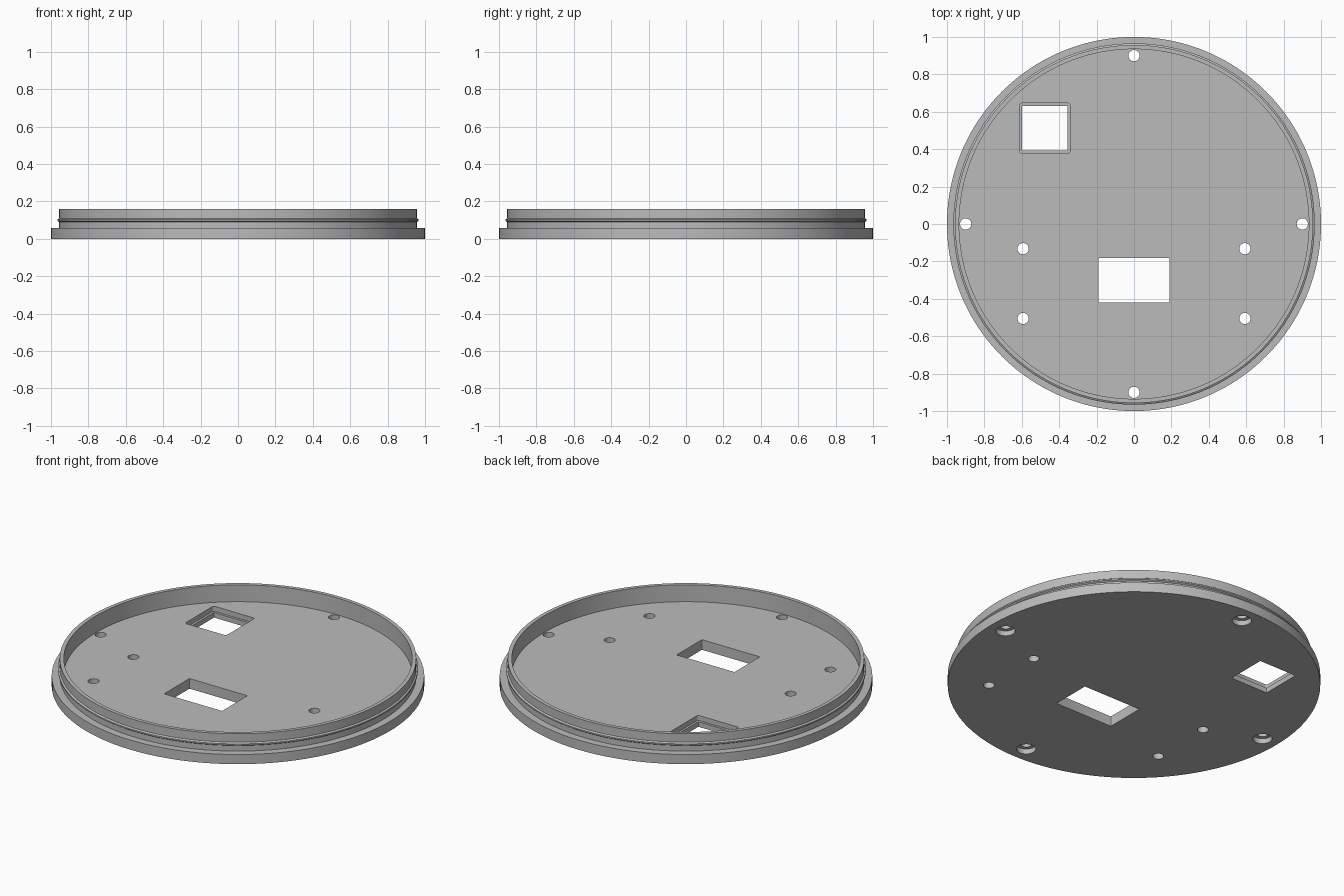
import bpy, bmesh, math

if "Cube" in bpy.data.objects:
    bpy.data.objects.remove(bpy.data.objects["Cube"])

SEG = 160
grey = bpy.data.materials.new("plain_grey")
grey.diffuse_color = (0.5, 0.5, 0.5, 1)
grey.use_nodes = True
grey.node_tree.nodes["Principled BSDF"].inputs["Base Color"].default_value = grey.diffuse_color


def mesh_object(name, bm):
    bmesh.ops.recalc_face_normals(bm, faces=bm.faces)
    me = bpy.data.meshes.new(name)
    bm.to_mesh(me)
    bm.free()
    ob = bpy.data.objects.new(name, me)
    bpy.context.collection.objects.link(ob)
    me.materials.append(grey)
    return ob


def loft(name, rings):
    """Skin a stack of equal-length point rings and cap both ends."""
    bm = bmesh.new()
    loops = [[bm.verts.new(p) for p in ring] for ring in rings]
    n = len(loops[0])
    for a, b in zip(loops, loops[1:]):
        for i in range(n):
            j = (i + 1) % n
            bm.faces.new((a[i], a[j], b[j], b[i]))
    bm.faces.new(loops[0])
    bm.faces.new(loops[-1])
    return mesh_object(name, bm)


def circle(r, z, n=SEG, x=0, y=0):
    return [(x + r * math.cos(2 * math.pi * i / n),
             y + r * math.sin(2 * math.pi * i / n), z) for i in range(n)]


def rounded_rect(x0, x1, y0, y1, r, z, n=5):
    pts = []
    corners = [(x1 - r, y1 - r), (x0 + r, y1 - r), (x0 + r, y0 + r), (x1 - r, y0 + r)]
    for k, (cx, cy) in enumerate(corners):
        for i in range(n):
            a = math.pi / 2 * (k + i / (n - 1))
            pts.append((cx + r * math.cos(a), cy + r * math.sin(a), z))
    return pts


# Round cover: flange, upright lip with snap ridge, recessed floor
profile = [(1, 0), (1, 0.057), (0.957, 0.057), (0.957, 0.09), (0.966, 0.096),
           (0.966, 0.104), (0.957, 0.11), (0.957, 0.16), (0.935, 0.16), (0.935, 0.06)]
cover = loft("round_cover", [circle(r, z) for r, z in profile])

cutters = []


def drill(name, x, y, r, z0, z1):
    cutters.append(loft(name, [circle(r, z, 32, x, y) for z in (z0, z1)]))


def slot(name, x0, x1, y0, y1, r, z0, z1):
    cutters.append(loft(name, [rounded_rect(x0, x1, y0, y1, r, z) for z in (z0, z1)]))


# Rim screw holes with counterbores underneath
for k in range(4):
    x, y = 0.9 * math.cos(k * math.pi / 2), 0.9 * math.sin(k * math.pi / 2)
    drill("screw_hole", x, y, 0.03, -0.1, 0.1)
    drill("counterbore", x, y, 0.052, -0.1, 0.03)

# Board mounting holes
for x in (-0.593, 0.593):
    for y in (-0.132, -0.505):
        drill("mount_hole", x, y, 0.03, -0.1, 0.1)

# Rectangular opening, and square opening with a stepped ledge
slot("rectangular_opening", -0.19, 0.19, -0.42, -0.183, 0.003, -0.1, 0.1)
slot("square_opening", -0.6, -0.355, 0.392, 0.632, 0.003, -0.1, 0.1)
slot("square_recess", -0.613, -0.342, 0.378, 0.646, 0.014, 0.03, 0.1)

bpy.context.view_layer.objects.active = cover
cover.select_set(True)
for c in cutters:
    c.hide_render = True
    mod = cover.modifiers.new("cut", 'BOOLEAN')
    mod.operation = 'DIFFERENCE'
    mod.solver = 'EXACT'
    mod.object = c
    bpy.ops.object.modifier_apply(modifier=mod.name)
for c in cutters:
    bpy.data.objects.remove(c, do_unlink=True)

bpy.ops.object.shade_smooth_by_angle(angle=math.radians(25))
